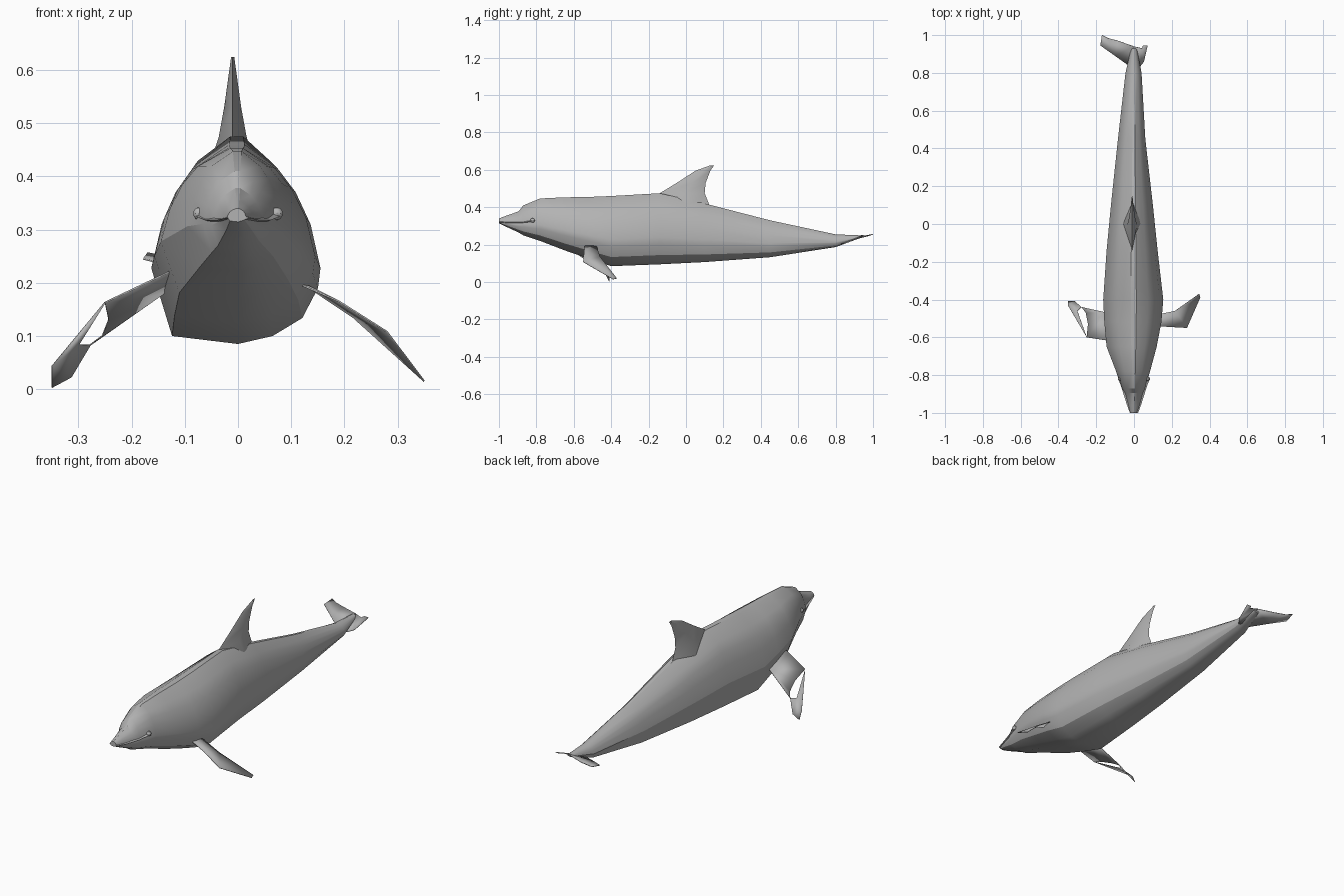
import bpy
import bmesh
import math
from mathutils import Vector

cube = bpy.data.objects.get("Cube")
if cube:
    bpy.data.objects.remove(cube)

skin = bpy.data.materials.new("soft grey")
skin.use_nodes = True
GREY = (0.45, 0.45, 0.45, 1)
skin.diffuse_color = GREY
skin.node_tree.nodes["Principled BSDF"].inputs["Base Color"].default_value = GREY


def make_object(name, bm, angle=30):
    bmesh.ops.recalc_face_normals(bm, faces=bm.faces)
    mesh = bpy.data.meshes.new(name)
    bm.to_mesh(mesh)
    bm.free()
    mesh.materials.append(skin)
    obj = bpy.data.objects.new(name, mesh)
    bpy.context.collection.objects.link(obj)
    bpy.ops.object.select_all(action="DESELECT")
    obj.select_set(True)
    bpy.context.view_layer.objects.active = obj
    bpy.ops.object.shade_smooth_by_angle(angle=math.radians(angle))
    return obj


def loft(name, rings, angle=30):
    """Skin a row of closed rings and cap both ends."""
    bm = bmesh.new()
    rows = [[bm.verts.new(p) for p in ring] for ring in rings]
    for a, b in zip(rows, rows[1:]):
        for i in range(len(a)):
            j = (i + 1) % len(a)
            bm.faces.new((a[i], a[j], b[j], b[i]))
    bm.faces.new(rows[0])
    bm.faces.new(rows[-1])
    return make_object(name, bm, angle)


def plate(name, *outlines):
    """Thin sheet made of one or more outlines."""
    bm = bmesh.new()
    for outline in outlines:
        bm.faces.new([bm.verts.new(p) for p in outline])
    bmesh.ops.remove_doubles(bm, verts=bm.verts, dist=0.001)
    bmesh.ops.triangulate(bm, faces=bm.faces)
    obj = make_object(name, bm)
    solid = obj.modifiers.new("thickness", "SOLIDIFY")
    solid.thickness = 0.003
    solid.offset = 0
    return obj


# Body: stations of y, top, bottom, left half width, right half width
STATIONS = [
    (-1.0, .34, .315, .015, .02), (-.96, .355, .295, .03, .03),
    (-.895, .378, .265, .05, .05), (-.87, .41, .25, .06, .065),
    (-.78, .447, .22, .085, .095), (-.65, .453, .17, .12, .145),
    (-.52, .455, .125, .145, .157), (-.4, .46, .085, .155, .163),
    (-.14, .475, .095, .125, .145), (.1, .42, .107, .10, .122),
    (.45, .33, .133, .06, .085), (.8, .255, .187, .04, .045),
    (.93, .25, .235, .015, .015)]
# Section as width and height fractions: round left side, flat lower right side
LEFT = [(.08, 1), (.48, .88), (.7, .76), (.88, .6), (1, .38), (.97, .28), (.78, .13), (.42, .04)]
RIGHT = [(.76, .04), (1, .38), (.88, .6), (.72, .76), (.52, .88), (.1, 1)]


def section(y, top, bottom, left, right):
    h = top - bottom
    ring = [(left * w, y, bottom + h * t) for w, t in LEFT] + [(0, y, bottom)]
    return ring + [(-right * w, y, bottom + h * t) for w, t in RIGHT]


loft("body", [section(*s) for s in STATIONS], 27)

# Dorsal fin: levels of height, front y, back y, half thickness
FIN = [(.40, -.15, .13, .05), (.475, -.14, .10, .026), (.53, -.05, .105, .016),
       (.595, .05, .13, .007), (.624, .13, .15, .003)]
rings = []
for z, front, back, half in FIN:
    mid = front + (back - front) * .55
    rings.append([(-.01, front, z), (half - .01, mid, z), (-.01, back, z), (-half - .01, mid, z)])
loft("dorsal_fin", rings, 35)

# Left flipper
plate("left_flipper", [
    (.11, -.54, .20), (.19, -.545, .165), (.28, -.55, .108), (.35, -.39, .015),
    (.345, -.37, .02), (.217, -.46, .135), (.12, -.48, .20)])

# Right flipper: inner blade and a separate slim leading strip
plate("right_flipper",
      [(-.12, -.62, .225), (-.25, -.6, .163), (-.243, -.53, .13), (-.255, -.47, .1),
       (-.278, -.44, .083), (-.14, -.47, .18)],
      [(-.25, -.6, .163), (-.35, -.43, .043), (-.35, -.41, .003), (-.313, -.41, .023),
       (-.278, -.44, .083), (-.3, -.46, .083)])

# Tail flukes
plate("right_fluke", [
    (0, .94, .25), (-.085, .97, .247), (-.14, .985, .25), (-.17, 1, .256),
    (-.178, .945, .245), (-.10, .89, .225), (-.03, .84, .205), (0, .83, .205)])
plate("left_fluke", [
    (0, .94, .25), (.042, .93, .243), (.048, .945, .245), (.072, .945, .245),
    (.053, .86, .21), (.03, .83, .205), (0, .83, .205)])

# Eyes
for side, name in ((1, "left_eye"), (-1, "right_eye")):
    bm = bmesh.new()
    bmesh.ops.create_uvsphere(bm, u_segments=10, v_segments=6, radius=.012)
    bmesh.ops.translate(bm, verts=bm.verts, vec=Vector((side * .073, -.82, .33)))
    make_object(name, bm)

# Lip line along the beak
for side, name in ((1, "left_lip"), (-1, "right_lip")):
    path = [(.018, -1, .322), (.036, -.95, .318), (.058, -.88, .318), (.075, -.83, .325)]
    loft(name, [[(side * (x + .004), y, z), (side * (x - .02), y, z + .008),
                 (side * (x - .02), y, z - .008)] for x, y, z in path])
